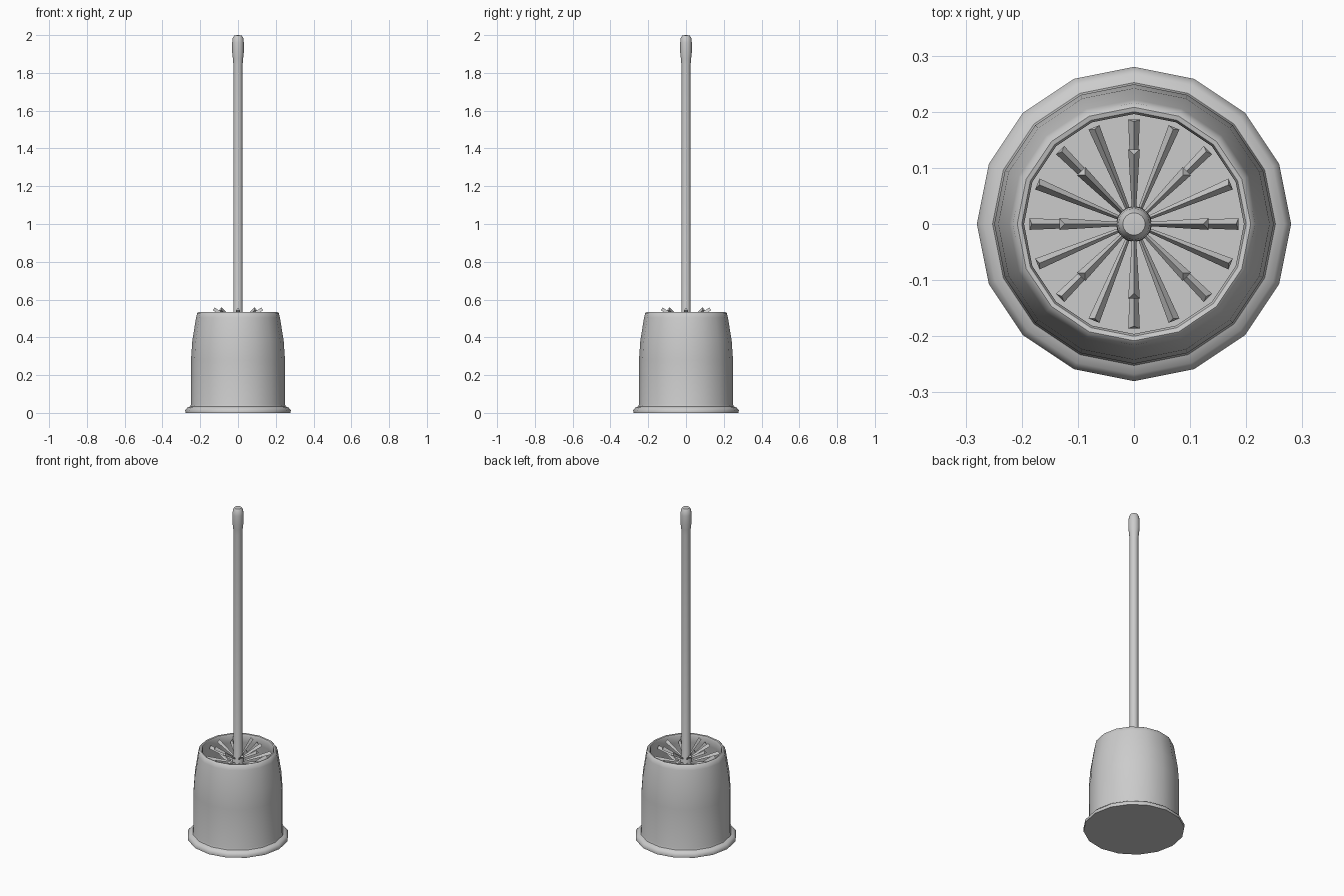
import bpy, bmesh, math
from mathutils import Vector

cube = bpy.data.objects.get("Cube")
if cube:
    bpy.data.objects.remove(cube, do_unlink=True)

# Single light grey plastic
grey = bpy.data.materials.new("light_grey_plastic")
grey.use_nodes = True
grey.diffuse_color = (0.6, 0.6, 0.6, 1)
grey.node_tree.nodes["Principled BSDF"].inputs["Base Color"].default_value = (0.6, 0.6, 0.6, 1)


def finish(bm, name, smooth_angle=None):
    bmesh.ops.recalc_face_normals(bm, faces=bm.faces)
    mesh = bpy.data.meshes.new(name)
    bm.to_mesh(mesh)
    bm.free()
    mesh.materials.append(grey)
    obj = bpy.data.objects.new(name, mesh)
    bpy.context.collection.objects.link(obj)
    if smooth_angle:
        bpy.ops.object.select_all(action='DESELECT')
        obj.select_set(True)
        bpy.context.view_layer.objects.active = obj
        bpy.ops.object.shade_smooth_by_angle(angle=math.radians(smooth_angle))
    return obj


def lathe(name, profile, sides=16):
    """Revolve a (radius, height) profile around the z axis."""
    bm = bmesh.new()
    verts = [bm.verts.new((r, 0, z)) for r, z in profile]
    edges = [bm.edges.new(pair) for pair in zip(verts, verts[1:])]
    bmesh.ops.spin(bm, geom=verts + edges, cent=(0, 0, 0), axis=(0, 0, 1),
                   angle=math.tau, steps=sides, use_duplicate=False)
    bmesh.ops.remove_doubles(bm, verts=bm.verts, dist=0.0005)
    return finish(bm, name, 50)


# Holder cup with flared foot, tapered shoulder, rounded rim and hollow inside
lathe("holder_cup", [
    (0, 0), (0.278, 0), (0.28, 0.015), (0.268, 0.028), (0.252, 0.034), (0.249, 0.045),
    (0.249, 0.28), (0.242, 0.38), (0.222, 0.505), (0.216, 0.528), (0.208, 0.534),
    (0.2, 0.532), (0.196, 0.522), (0.2, 0.48), (0.222, 0.36), (0.228, 0.28),
    (0.228, 0.06), (0, 0.06)])

# Handle: core inside the brush, collar, slim shaft and thicker rounded grip
lathe("brush_handle", [
    (0, 0.1), (0.03, 0.11), (0.032, 0.48), (0.024, 0.51), (0.024, 1.84),
    (0.027, 1.875), (0.031, 1.91), (0.031, 1.96), (0.028, 1.985), (0.02, 1.998), (0, 2)])


def add_bristle(bm, angle, root_z, reach, rise):
    """Three-sided spike that widens outwards."""
    out = Vector((math.cos(angle), math.sin(angle), 0))
    start = out * 0.02 + Vector((0, 0, root_z))
    end = out * reach + Vector((0, 0, root_z + rise))
    made = bmesh.ops.create_cone(bm, cap_ends=True, segments=3, radius1=0.004,
                                 radius2=0.012, depth=(end - start).length)["verts"]
    turn = (end - start).to_track_quat('Z', 'Y')
    for v in made:
        v.co = turn @ v.co + (start + end) / 2


# Bristles: a short raised crown above staggered longer rows
bm = bmesh.new()
for i in range(8):
    add_bristle(bm, i * math.tau / 8, 0.48, 0.13, 0.068)
for row in range(6):
    for i in range(8):
        angle = (i + 0.5 * (row % 2)) * math.tau / 8
        add_bristle(bm, angle, 0.455 - row * 0.055, 0.185, 0.04)
finish(bm, "brush_bristles")
